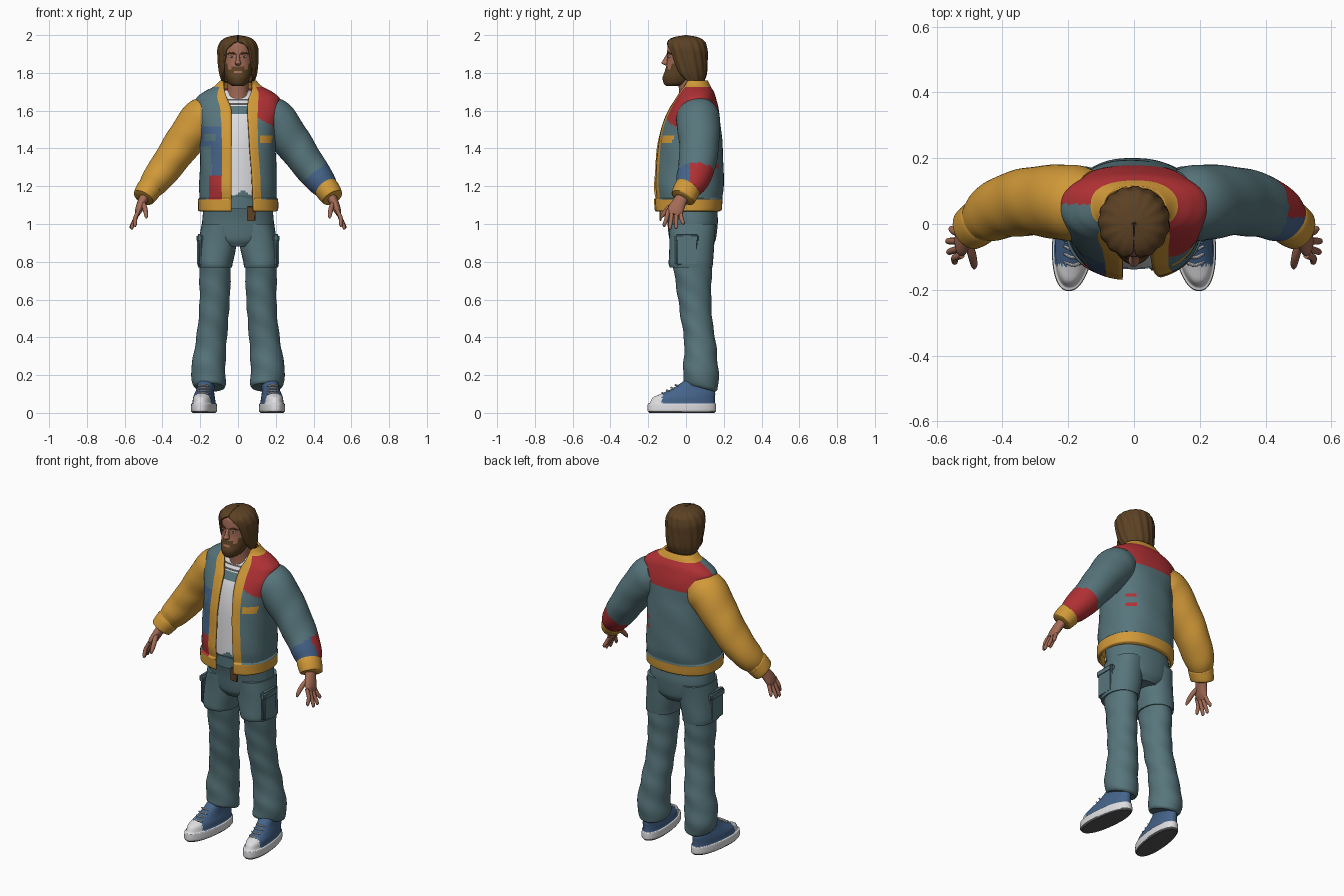
import bpy
import bmesh
import math
from mathutils import Vector

default_cube = bpy.data.objects.get("Cube")
if default_cube:
    bpy.data.objects.remove(default_cube, do_unlink=True)

# Palette, given as display values and converted to linear
palette = {
    "mustard": (.82, .60, .22), "teal": (.34, .46, .485), "denim_blue": (.27, .39, .54),
    "red": (.69, .19, .205), "white": (.87, .87, .88), "skin": (.64, .42, .335),
    "hair_brown": (.36, .255, .14), "dark_grey": (.33, .33, .34),
}
materials = {}
for name, rgb in palette.items():
    mat = bpy.data.materials.new(name)
    mat.use_nodes = True
    linear = [((c + .055) / 1.055) ** 2.4 for c in rgb] + [1]
    mat.diffuse_color = linear
    mat.node_tree.nodes["Principled BSDF"].inputs["Base Color"].default_value = linear
    materials[name] = mat
made = []


def finish(name, bm, color):
    """Turn a bmesh into an object; color is a name or a rule(centre, normal, column)."""
    bm.normal_update()
    slots = []
    column = bm.faces.layers.int.get("column")
    for face in bm.faces:
        key = color
        if callable(color):
            key = color(face.calc_center_median(), face.normal, face[column])
        if key not in slots:
            slots.append(key)
        face.material_index = slots.index(key)
    if column:
        bm.faces.layers.int.remove(column)
    mesh = bpy.data.meshes.new(name)
    bm.to_mesh(mesh)
    bm.free()
    obj = bpy.data.objects.new(name, mesh)
    for key in slots:
        mesh.materials.append(materials[key])
    bpy.context.collection.objects.link(obj)
    made.append(obj)
    return obj


def smooth_rows(rows, sub):
    """Monotone cubic interpolation between neighbouring rows."""
    def slope(k, d):
        if k == 0 or k == len(rows) - 1:
            k = min(k, len(rows) - 2)
            return rows[k + 1][d] - rows[k][d]
        a, b = rows[k][d] - rows[k - 1][d], rows[k + 1][d] - rows[k][d]
        return 2 * a * b / (a + b) if a * b > 0 else 0
    result = []
    for k in range(len(rows) - 1):
        for s in range(sub):
            t = s / sub
            result.append([
                (2*t**3 - 3*t*t + 1) * p + (t**3 - 2*t*t + t) * slope(k, d)
                + (3*t*t - 2*t**3) * q + (t**3 - t*t) * slope(k + 1, d)
                for d, (p, q) in enumerate(zip(rows[k], rows[k + 1]))])
    return result + [list(rows[-1])]


def loft(name, rows, color, n=32, sub=6, side=1, flat=True, power=1.0,
         ripple=(0, 0, 0), shear=(0, 0)):
    """Skin over rows (x, y, z, rx, ry[, opening_left, opening_right])."""
    rows = smooth_rows(rows, sub)
    opened = len(rows[0]) > 5
    points = [Vector((r[0] * side, r[1], r[2])) for r in rows]
    bm = bmesh.new()
    column = bm.faces.layers.int.new("column")
    rings = []
    for k, row in enumerate(rows):
        u, v = Vector((1, 0, 0)), Vector((0, 1, 0))
        if not flat:
            t = (points[min(k + 1, len(rows) - 1)] - points[max(k - 1, 0)]).normalized()
            v = (v - t * v.dot(t)).normalized()
            u = v.cross(t)
        rx, ry = row[3:5]
        start, end = -math.pi / 2, 1.5 * math.pi
        if opened:
            def angle(x):
                return -math.acos(math.copysign(min(1, abs(x) / rx) ** (1 / power), x))
            start, end = angle(row[6]), angle(row[5]) + 2 * math.pi
        ring = []
        for j in range(n + opened):
            a = start + (end - start) * j / n
            c, s = math.cos(a), math.sin(a)
            swell = 1 + ripple[0] * math.sin(ripple[1] * a + ripple[2] * row[2])
            dx = rx * swell * math.copysign(abs(c) ** power, c)
            dy = ry * swell * math.copysign(abs(s) ** power, s)
            p = points[k] + u * dx + v * dy
            p += Vector((side * shear[0] * dy, 0, shear[1] * dy))
            ring.append(bm.verts.new(p))
        rings.append(ring)
    for low, high in zip(rings, rings[1:]):
        for j in range(n):
            m = (j + 1) % len(low)
            bm.faces.new((low[j], low[m], high[m], high[j]))[column] = j
    if not opened:
        bm.faces.new(rings[0][::-1])
        bm.faces.new(rings[-1])
        bmesh.ops.recalc_face_normals(bm, faces=bm.faces)
    return finish(name, bm, color)


def ball(name, location, scale, color):
    bm = bmesh.new()
    bmesh.ops.create_uvsphere(bm, u_segments=16, v_segments=10, radius=1)
    bmesh.ops.scale(bm, vec=scale, verts=bm.verts)
    bmesh.ops.translate(bm, vec=location, verts=bm.verts)
    return finish(name, bm, color)


def box(name, location, size, color, bevel=.01):
    bm = bmesh.new()
    bmesh.ops.create_cube(bm, size=1)
    bmesh.ops.scale(bm, vec=size, verts=bm.verts)
    bmesh.ops.bevel(bm, geom=bm.edges[:], offset=bevel, segments=3, affect='EDGES')
    bmesh.ops.translate(bm, vec=location, verts=bm.verts)
    return finish(name, bm, color)


# Colour rules
def jacket_color(c, normal, j):
    x, y, z = c
    if z < 1.13 or z > 1.725 or j < 4 or j >= 92:
        return "mustard"
    if y > .06:
        patch = abs(x - .145) < .025 and min(abs(z - 1.36), abs(z - 1.3)) < .015
        return "red" if z > 1.57 or patch else "teal"
    if x > 0:
        if abs(x - .15) < .03 and abs(z - 1.45) < .018:
            return "mustard"
        return "red" if z > 1.62 - .55 * x else "teal"
    if z < 1.25:
        return "red" if x > -.155 else "teal"
    pocket = abs(x + .15) < .03 and abs(z - 1.46) < .018
    blue = z < 1.52 and (x > -.14 or z > 1.41) and not pocket
    return "denim_blue" if blue else "teal"


def shirt_color(c, normal, j):
    if c.z < 1.16 + .02 * math.sin(60 * c.x):
        return "teal"
    if abs(c.z - 1.637) < .005 or abs(c.z - 1.657) < .005:
        return "dark_grey"
    return "teal" if 1.58 < c.z < 1.625 else "white"


def left_sleeve_color(c, normal, j):
    if .6 * c.x - .75 * c.z < -.7125:
        return "teal"
    return "red" if c.y > .02 else "denim_blue"


def head_color(c, normal, j):
    x, z = abs(c.x), c.z
    lips = x < .022 and 1.797 < z < 1.81
    moustache = x < .035 and z < 1.832
    jaw = x > .028 and z < 1.82 or x > .055 and z < 1.85
    beard = z < 1.797 or moustache or jaw
    return "hair_brown" if beard and not lips else "skin"


def shoe_color(c, normal, j):
    if c.z < .012 and normal.z < -.5:
        return "dark_grey"
    return "white" if c.z < .051 or (c.y < -.125 and c.z < .105) else "denim_blue"


# Head, hair and face
loft("neck", [(0, .03, 1.62, .07, .065), (0, .02, 1.72, .056, .058), (0, .01, 1.82, .055, .06)], "skin")
loft("head", [(0, -.065, 1.73, .03, .04), (0, -.05, 1.745, .05, .068), (0, -.035, 1.78, .066, .088),
              (0, -.022, 1.81, .073, .09), (0, -.01, 1.85, .078, .092), (0, 0, 1.9, .082, .1),
              (0, 0, 1.95, .08, .095), (0, 0, 1.98, .055, .06)], head_color, n=64, sub=8)
hair = loft("hair", [(0, .035, 1.75, .085, .06, -.08, .08), (0, .02, 1.8, .1, .09, -.078, .078),
                     (0, .01, 1.87, .107, .103, -.072, .072), (0, .005, 1.92, .108, .108, -.062, .062),
                     (0, 0, 1.955, .098, .105, -.03, .03), (0, 0, 1.975, .082, .09, -.004, .004),
                     (0, 0, 1.99, .055, .06, -.002, .002), (0, 0, 2, .003, .003, -.001, .001)],
            "hair_brown", n=96, ripple=(.022, 15, 22))
loft("nose", [(0, -.094, 1.9, .008, .008), (0, -.105, 1.867, .011, .017),
              (0, -.111, 1.852, .017, .019), (0, -.1, 1.84, .012, .01)], "skin", n=16)
for side, label in ((1, "left"), (-1, "right")):
    ball(label + "_eye", (side * .033, -.086, 1.885), (.012, .009, .005), "white")
    ball(label + "_iris", (side * .033, -.092, 1.885), (.005, .005, .005), "dark_grey")
    loft(label + "_eyebrow", [(.014, -.099, 1.9, .004, .004), (.035, -.094, 1.906, .006, .005),
                              (.056, -.077, 1.899, .002, .002)], "hair_brown", n=8, side=side, flat=False)

# Jacket, open at the front, and the shirt under it
jacket = loft("jacket", [
    (0, .005, 1.065, .2, .165, -.035, .08), (0, .01, 1.075, .212, .178, -.035, .08),
    (0, .012, 1.13, .212, .182, -.035, .079), (0, .015, 1.14, .204, .178, -.035, .079),
    (0, .015, 1.2, .205, .185, -.035, .077), (0, .02, 1.4, .2, .175, -.035, .063),
    (0, .025, 1.5, .205, .16, -.035, .056), (0, .04, 1.6, .225, .135, -.035, .05),
    (0, .05, 1.66, .222, .11, -.055, .055), (0, .055, 1.7, .18, .092, -.07, .07),
    (0, .055, 1.73, .125, .075, -.076, .076), (0, .05, 1.76, .095, .065, -.08, .08)],
    jacket_color, n=96, sub=12, power=.85, ripple=(.006, 5, 30))
for shell in (jacket, hair):
    thickness = shell.modifiers.new("thickness", 'SOLIDIFY')
    thickness.thickness = .012
    thickness.offset = -1
loft("shirt", [(0, .01, 1.08, .17, .145), (0, .015, 1.2, .175, .15), (0, .02, 1.4, .17, .145),
               (0, .03, 1.55, .18, .125), (0, .045, 1.63, .16, .1), (0, .05, 1.68, .1, .075),
               (0, .045, 1.71, .066, .062)], shirt_color, n=80, sub=12)

# Trousers
loft("trouser_seat", [(0, .035, .88, .09, .1), (0, .035, .92, .165, .123), (0, .035, 1, .19, .133),
                      (0, .025, 1.08, .183, .14), (0, .015, 1.15, .177, .153)], "teal", n=48, power=.9)
box("hanging_strap", (.07, -.135, 1.055), (.045, .012, .08), "hair_brown", .004)

for side, label in ((1, "left"), (-1, "right")):
    # Legs with a zip-off step above the knee and cargo pockets
    loft(label + "_upper_leg", [(.1, .035, 1, .092, .125), (.107, .03, .9, .1, .119),
                                (.122, .026, .79, .093, .117), (.122, .028, .77, .09, .113)],
         "teal", side=side, power=.9, ripple=(.01, 3, 25))
    loft(label + "_lower_leg", [(.122, .03, .8, .085, .108), (.122, .04, .65, .081, .093),
                                (.13, .055, .5, .079, .086), (.145, .077, .35, .083, .086),
                                (.158, .08, .22, .091, .094), (.152, .076, .15, .086, .092),
                                (.15, .072, .135, .078, .083)],
         "teal", n=40, sub=10, side=side, ripple=(.022, 2, 48), shear=(0, -.28))
    box(label + "_cargo_pocket", (side * .2, .005, .855), (.032, .125, .16), "teal", .012)
    box(label + "_pocket_flap", (side * .203, .005, .925), (.036, .13, .045), "teal", .01)

    # Sneakers
    loft(label + "_shoe", [(.18, -.022, 0, .058, .172), (.18, -.022, .015, .066, .182),
                           (.18, -.022, .048, .064, .18), (.18, -.02, .052, .058, .173),
                           (.18, -.012, .08, .055, .165), (.178, .01, .1, .05, .145),
                           (.172, .04, .13, .045, .11), (.165, .065, .17, .045, .075)],
         shoe_color, n=64, sub=4, side=side, power=.9, shear=(-.1, 0))
    for k in range(4):
        y, z = -.125 + k * .023, .106 + k * .014
        loft(label + "_lace_" + str(k + 1), [(.155, y + .012, z - .004, .004, .004), (.184, y, z, .005, .005),
                                            (.213, y + .012, z - .004, .004, .004)],
             "white", n=8, sub=4, side=side, flat=False)

    # Sleeves and cuffs
    loft(label + "_sleeve", [(.13, .06, 1.59, .1, .1), (.19, .064, 1.55, .115, .117),
                             (.29, .07, 1.43, .1, .106), (.375, .058, 1.31, .088, .098),
                             (.44, .03, 1.225, .078, .085), (.475, .005, 1.18, .06, .065)],
         left_sleeve_color if side > 0 else "mustard", n=48, sub=10, side=side, flat=False,
         ripple=(.012, 2, 50))
    loft(label + "_cuff", [(.462, .015, 1.195, .06, .068), (.472, .005, 1.183, .066, .071),
                           (.5, -.015, 1.14, .058, .066), (.503, -.018, 1.135, .04, .045)],
         "mustard", side=side, flat=False)

    # Hands
    loft(label + "_palm", [(.49, -.01, 1.155, .026, .032), (.508, -.035, 1.115, .024, .037),
                           (.525, -.055, 1.075, .02, .043), (.534, -.063, 1.05, .012, .034)],
         "skin", n=20, side=side, flat=False)
    fingers = {"index": (-.094, .545, -.115, .985), "middle": (-.073, .562, -.085, .97),
               "ring": (-.052, .565, -.052, .973), "little": (-.031, .555, -.015, .995)}
    for finger, (base_y, x, y, z) in fingers.items():
        loft(label + "_" + finger + "_finger", [
            (.524, base_y, 1.075, .01, .011), (.545, (base_y + y) / 2, 1.025, .011, .011),
            (x, y, z + .01, .009, .009), (x, y, z, .004, .004)], "skin", n=12, side=side, flat=False)
    loft(label + "_thumb", [(.505, -.055, 1.115, .013, .014), (.492, -.095, 1.08, .013, .014),
                            (.486, -.125, 1.045, .01, .01), (.485, -.135, 1.03, .004, .004)],
         "skin", n=12, side=side, flat=False)

# Smooth shading with sharp edges kept
bpy.ops.object.select_all(action='DESELECT')
for obj in made:
    obj.select_set(True)
bpy.context.view_layer.objects.active = made[0]
bpy.ops.object.shade_smooth_by_angle(angle=math.radians(40))
